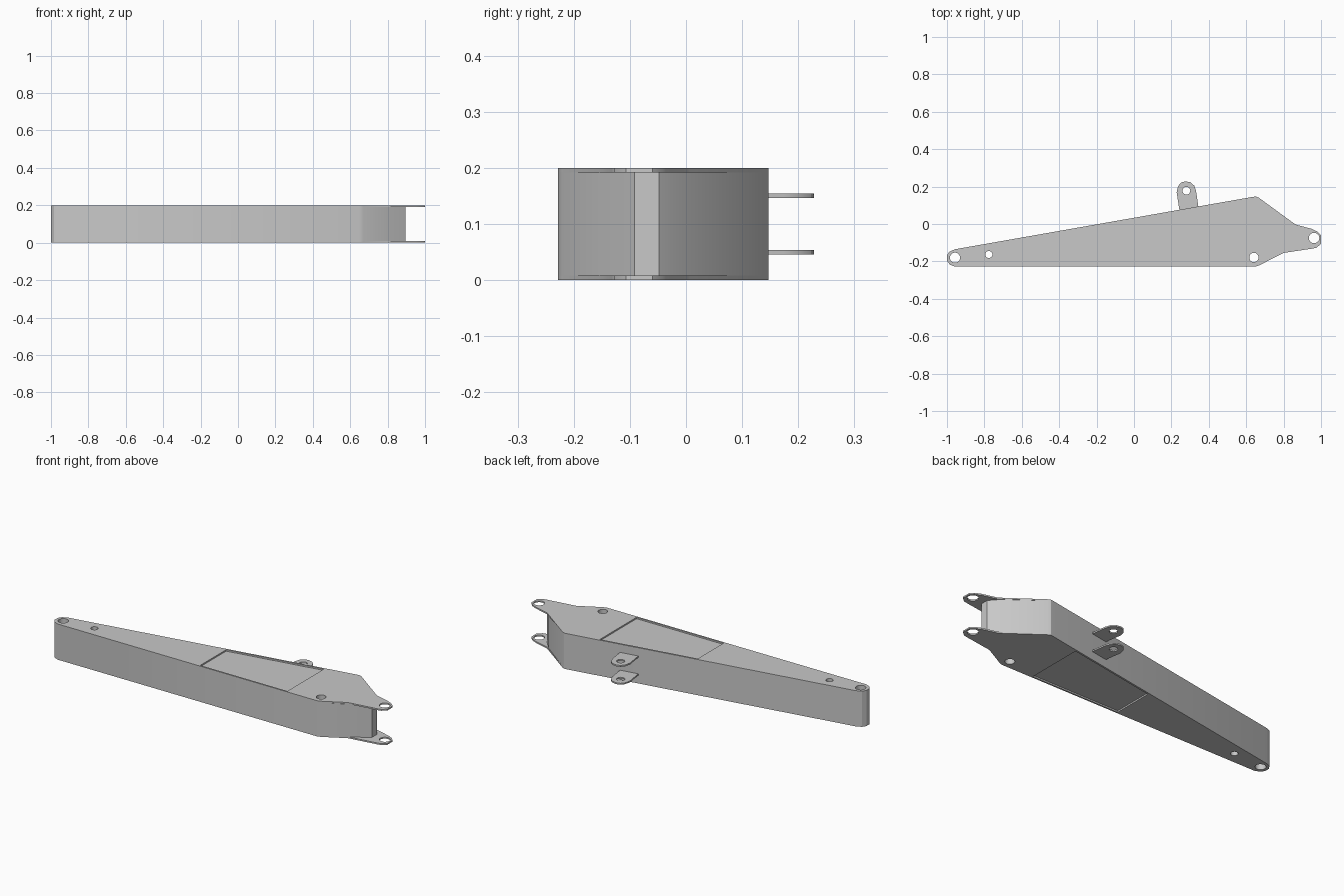
import bpy, bmesh, math

cube = bpy.data.objects.get("Cube")
if cube:
    bpy.data.objects.remove(cube, do_unlink=True)

steel = bpy.data.materials.new("grey_steel")
steel.use_nodes = True
GREY = (0.58, 0.58, 0.58, 1)
steel.diffuse_color = GREY
steel.node_tree.nodes["Principled BSDF"].inputs["Base Color"].default_value = GREY


def circle(x, y, r, n=20):
    return [(x + r * math.cos(2 * math.pi * i / n), y + r * math.sin(2 * math.pi * i / n))
            for i in range(n)]


def plate(name, loops, z0, z1):
    """Flat plate from an outline and any inner cut-outs, extruded from z0 to z1."""
    curve = bpy.data.curves.new(name, "CURVE")
    curve.dimensions = "2D"
    curve.fill_mode = "BOTH"
    curve.extrude = (z1 - z0) / 2
    for pts in loops:
        spline = curve.splines.new("POLY")
        spline.points.add(len(pts) - 1)
        for p, (x, y) in zip(spline.points, pts):
            p.co = (x, y, 0, 1)
        spline.use_cyclic_u = True
    obj = bpy.data.objects.new(name, curve)
    bpy.context.collection.objects.link(obj)
    obj.location.z = (z0 + z1) / 2
    bpy.ops.object.select_all(action="DESELECT")
    obj.select_set(True)
    bpy.context.view_layer.objects.active = obj
    bpy.ops.object.convert(target="MESH")
    obj = bpy.context.object
    obj.name = name
    # Weld the caps to the walls
    bm = bmesh.new()
    bm.from_mesh(obj.data)
    bmesh.ops.remove_doubles(bm, verts=bm.verts, dist=0.0001)
    bmesh.ops.recalc_face_normals(bm, faces=bm.faces)
    bm.to_mesh(obj.data)
    bm.free()
    obj.data.materials.clear()
    obj.data.materials.append(steel)
    bpy.ops.object.shade_smooth_by_angle(angle=math.radians(30))
    return obj


HEIGHT, SHEET = 0.2, 0.008

# Shared outline: rounded narrow end and the long tapering sides
tail = [(0.67, -0.221), (0.65, -0.228), (-0.957, -0.228), (-0.985, -0.217),
        (-1, -0.196), (-1, -0.168), (-0.987, -0.148), (-0.957, -0.135),
        (0.635, 0.145), (0.652, 0.147), (0.668, 0.14)]
wall_end = [(0.85, 0.003), (0.895, -0.048), (0.895, -0.092), (0.8, -0.154)]
lug_end = [(0.85, 0.007), (0.868, -0.004), (0.95, -0.026), (0.982, -0.041),
           (1, -0.06), (1, -0.107), (0.975, -0.127), (0.95, -0.132), (0.79, -0.156)]

# Pin holes through the arm, and the sunken middle panel
pins = [circle(-0.957, -0.18, 0.027), circle(-0.776, -0.163, 0.019),
        circle(0.641, -0.179, 0.025)]
panel = [(-0.08, -0.219), (0.46, -0.219), (0.46, 0.104), (-0.08, 0.009)]

plate("arm_body", [tail + wall_end] + pins, SHEET, HEIGHT - SHEET)

# Cover sheets with the fork lugs at the wide end
fork_pin = circle(0.963, -0.075, 0.028)
for side, z in (("lower", 0), ("upper", HEIGHT - SHEET)):
    plate(side + "_cover", [tail + lug_end, panel, fork_pin] + pins, z, z + SHEET)

# Pair of cylinder mounting ears on the back wall
ear = [(0.245, 0.06), (0.228, 0.17), (0.236, 0.203), (0.252, 0.222), (0.275, 0.228),
       (0.302, 0.223), (0.322, 0.205), (0.332, 0.175), (0.346, 0.08)]
for side, z in (("lower", 0.05), ("upper", 0.15)):
    plate(side + "_ear", [ear, circle(0.28, 0.178, 0.021)], z - 0.004, z + 0.004)
